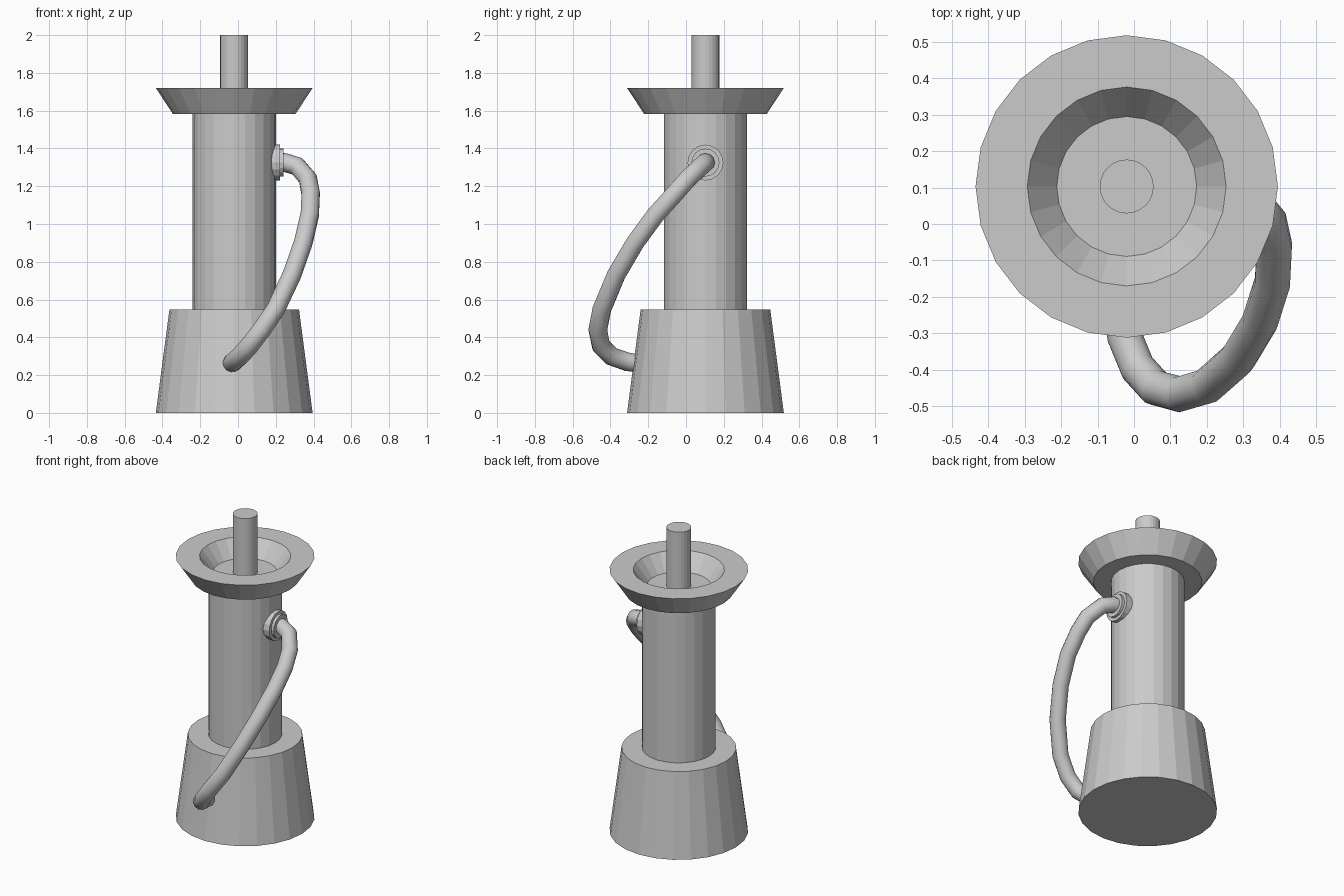
import bpy, math
from mathutils import Matrix, Vector

if "Cube" in bpy.data.objects:
    bpy.data.objects.remove(bpy.data.objects["Cube"])

AXIS = Vector((-0.02, 0.103, 0))

grey = bpy.data.materials.new("plain grey")
grey.use_nodes = True
grey.diffuse_color = (0.6, 0.6, 0.6, 1)
grey.node_tree.nodes["Principled BSDF"].inputs["Base Color"].default_value = (0.6, 0.6, 0.6, 1)


def lathe(name, profile, sides=24, matrix=Matrix()):
    """Spin a (radius, height) profile about z and cap both ends."""
    verts, faces = [], []
    for r, z in profile:
        for i in range(sides):
            a = math.tau * i / sides
            verts.append((r * math.cos(a), r * math.sin(a), z))
    for k in range(len(profile) - 1):
        for i in range(sides):
            j = (i + 1) % sides
            a, b = k * sides, (k + 1) * sides
            faces.append((a + i, a + j, b + j, b + i))
    faces.append(tuple(reversed(range(sides))))
    faces.append(tuple(range(len(verts) - sides, len(verts))))
    mesh = bpy.data.meshes.new(name)
    mesh.from_pydata(verts, [], faces)
    mesh.transform(Matrix.Translation(AXIS) @ matrix)
    mesh.materials.append(grey)
    obj = bpy.data.objects.new(name, mesh)
    bpy.context.collection.objects.link(obj)
    return obj


# Body parts stacked on one axis
lathe("base", [(0.415, 0), (0.343, 0.548)])
lathe("column", [(0.22, 0.53), (0.22, 1.6)])
lathe("dish", [(0.325, 1.583), (0.415, 1.72), (0.273, 1.72), (0.192, 1.615)])
lathe("rod", [(0.074, 1.61), (0.074, 2.0)])

# Stepped hose fitting on the left side of the column
sideways = Matrix.Translation((0, 0, 1.325)) @ Matrix.Rotation(math.pi / 2, 4, "Y")
lathe("hose_fitting", [(0.095, 0.17), (0.095, 0.242), (0.074, 0.242), (0.074, 0.26)], 16, sideways)

# Hose looping from the fitting round to the front of the base
path = [(0.2, 0.103, 1.325), (0.25, 0.103, 1.325), (0.315, 0.08, 1.305),
        (0.37, 0.01, 1.24), (0.385, -0.06, 1.16), (0.38, -0.16, 1.05),
        (0.345, -0.27, 0.9), (0.285, -0.37, 0.73), (0.2, -0.445, 0.55),
        (0.125, -0.467, 0.44), (0.06, -0.45, 0.355), (0.01, -0.395, 0.3),
        (-0.025, -0.31, 0.27), (-0.035, -0.23, 0.26)]
curve = bpy.data.curves.new("hose", "CURVE")
curve.dimensions = "3D"
curve.bevel_depth = 0.05
curve.bevel_resolution = 4
curve.use_fill_caps = True
spline = curve.splines.new("POLY")
spline.points.add(len(path) - 1)
for point, co in zip(spline.points, path):
    point.co = (*co, 1)
spline.use_smooth = True
curve.materials.append(grey)
hose = bpy.data.objects.new("hose", curve)
bpy.context.collection.objects.link(hose)
